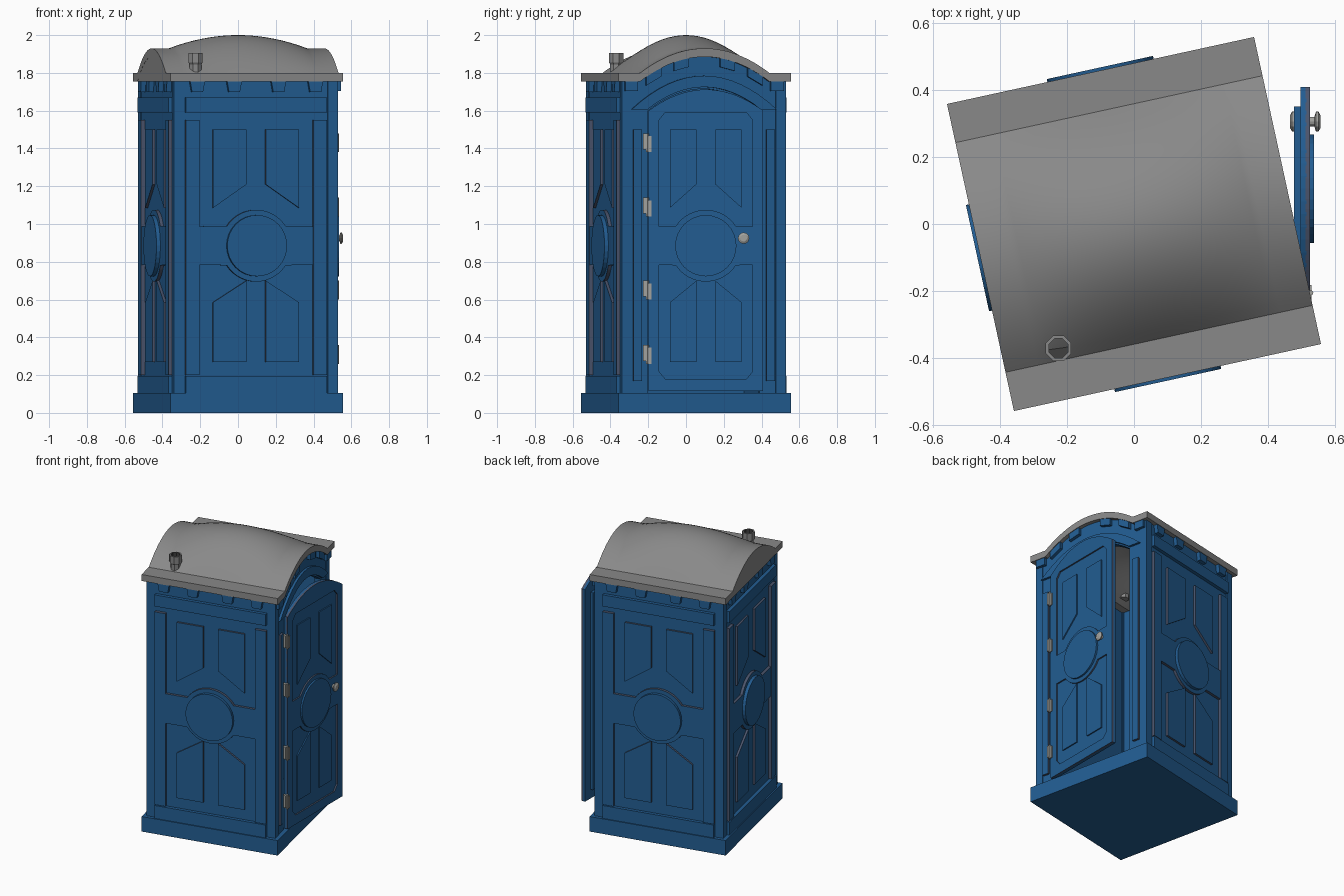
import bpy, bmesh, math
from mathutils import Matrix, Vector

if "Cube" in bpy.data.objects:
    bpy.data.objects.remove(bpy.data.objects["Cube"])

YAW = math.radians(12.3)      # whole cabin is turned a little
ZC = 0.885                    # height of the round medallions


def material(name, r, g, b):
    m = bpy.data.materials.new(name)
    m.diffuse_color = (r, g, b, 1)
    m.use_nodes = True
    m.node_tree.nodes["Principled BSDF"].inputs["Base Color"].default_value = m.diffuse_color
    return m


BLUE = material("blue_plastic", 0.016, 0.108, 0.285)
WORN = material("worn_blue_grey", 0.07, 0.09, 0.15)
GREY = material("grey_roof", 0.25, 0.25, 0.25)
METAL = material("light_metal", 0.36, 0.36, 0.34)
DARK = material("dark_grey", 0.05, 0.05, 0.05)


def finish(name, bm, mats, smooth=False):
    bmesh.ops.recalc_face_normals(bm, faces=bm.faces)
    me = bpy.data.meshes.new(name)
    bm.to_mesh(me)
    bm.free()
    for m in mats:
        me.materials.append(m)
    ob = bpy.data.objects.new(name, me)
    bpy.context.collection.objects.link(ob)
    if smooth:
        bpy.ops.object.select_all(action='DESELECT')
        ob.select_set(True)
        bpy.context.view_layer.objects.active = ob
        bpy.ops.object.shade_smooth_by_angle(angle=math.radians(35))
    return ob


def plates(name, outlines, d0, d1, turn, mat=BLUE, rim=None):
    """Extrude outlines (sideways, height) from depth d0 to d1, then turn about z.
    At turn 0 the plates face -y."""
    bm = bmesh.new()
    for pts in outlines:
        a = [bm.verts.new((p[0], -d0, p[1])) for p in pts]
        b = [bm.verts.new((p[0], -d1, p[1])) for p in pts]
        bm.faces.new(a)
        bm.faces.new(b)
        n = len(pts)
        for i in range(n):
            f = bm.faces.new((a[i], a[(i + 1) % n], b[(i + 1) % n], b[i]))
            f.material_index = 1 if rim else 0
    bm.transform(Matrix.Rotation(turn, 4, 'Z'))
    return finish(name, bm, [mat, rim] if rim else [mat])


def rect(x0, x1, z0, z1):
    return [(x0, z0), (x1, z0), (x1, z1), (x0, z1)]


def arc(r, a0, a1, n=14, cx=0.0, cz=ZC):
    return [(cx + r * math.cos(math.radians(a0 + (a1 - a0) * i / n)),
             cz + r * math.sin(math.radians(a0 + (a1 - a0) * i / n))) for i in range(n + 1)]


def bow(x0, x1, half, z0, rise, n=16):
    """Shallow arch curve from x0 to x1."""
    return [(x, z0 + rise * (1 - min(1, abs(x) / half) ** 2))
            for x in (x0 + (x1 - x0) * i / n for i in range(n + 1))]


def mirrored(outlines):
    return outlines + [[(-x, z) for x, z in reversed(o)] for o in outlines]


def shifted(outlines, dx):
    return [[(x + dx, z) for x, z in o] for o in outlines]


def raised_quads(x0, x1):
    return mirrored([[(x0, 1.50), (x1, 1.50), (x1, 1.085), (x0, 1.21)],
                     [(x0, 0.27), (x1, 0.27), (x1, 0.585), (x0, 0.70)]])


disc = arc(0.162, 0, 348.75, 31)
H = 0.468

# base
plates("base", [rect(-H, H, 0, 0.105)], -H, H, YAW)

# three plain walls with their raised trim
mid_band = ([(-0.31, 0.782)] + arc(0.19, 213, 327) + [(0.31, 0.782), (0.31, 0.988)]
            + arc(0.19, 33, 147) + [(-0.31, 0.988)])
for side, quarter in (("front", 0), ("left", -1), ("back", 2)):
    t = YAW + quarter * math.pi / 2
    plates(side + "_wall", [rect(-0.436, 0.436, 0.1, 1.757)], 0.40, 0.438, t)
    plates(side + "_side_strips", mirrored([rect(0.308, 0.383, 0.2, 1.55)]), 0.43, 0.459, t, rim=WORN)
    plates(side + "_rails", [rect(-0.383, 0.383, 1.59, 1.67), rect(-0.383, 0.383, 0.1, 0.195)],
           0.43, 0.461, t)
    plates(side + "_middle_band", [mid_band], 0.43, 0.456, t, rim=WORN)
    plates(side + "_raised_panels", raised_quads(0.052, 0.233), 0.43, 0.452, t, rim=WORN)
    plates(side + "_medallion", [disc], 0.43, 0.477, t)
    plates(side + "_eave_blocks",
           mirrored([[(c - 0.03, 1.70), (c + 0.03, 1.70), (c + 0.04, 1.757), (c - 0.04, 1.757)]
                     for c in (0.12, 0.32)]), 0.43, 0.464, t)

# corner posts, one pair of edges per quarter turn
for i, name in enumerate(("front", "right", "back", "left")):
    plates(name + "_corner_posts", mirrored([rect(0.395, 0.444, 0.1, 1.757)]),
           0.39, 0.444, YAW + i * math.pi / 2)

# door side: arched wall with doorway, arch trim, jamb strips, blocks along the arch
T = YAW + math.pi / 2
doorway = bow(-0.302, 0.302, 0.302, 1.60, 0.115)
plates("doorway_wall", [[(-0.436, 0.1), (-0.302, 0.1)] + doorway + [(0.302, 0.1), (0.436, 0.1), (0.436, 1.757)]
                        + bow(0.35, -0.35, 0.35, 1.757, 0.13) + [(-0.436, 1.757)]], 0.40, 0.44, T)
plates("doorway_arch_trim", [bow(-0.31, 0.31, 0.31, 1.605, 0.12)
                             + bow(0.395, -0.395, 0.395, 1.605, 0.18)], 0.43, 0.456, T)
plates("jamb_strips", mirrored([rect(0.338, 0.383, 0.17, 1.50)]), 0.43, 0.456, T, rim=WORN)
blocks = []
for c, w in ((0.125, 0.04), (0.275, 0.04)):
    def under(x):
        return 1.757 + 0.13 * (1 - (x / 0.35) ** 2)
    blocks.append([(c - w, under(c - w) - 0.048), (c + w, under(c + w) - 0.048),
                   (c + w, under(c + w)), (c - w, under(c - w))])
blocks.append(rect(0.36, 0.43, 1.705, 1.757))
plates("arch_blocks", mirrored(blocks), 0.43, 0.463, T)

# door, swung open so that it faces straight along x
D, DC = math.pi / 2, 0.105
leaf = [(-0.303, 0.115)] + bow(-0.303, 0.303, 0.303, 1.60, 0.112) + [(0.303, 0.115)]
half_frame = ([(0, 0.115), (-0.303, 0.115)] + bow(-0.303, 0, 0.303, 1.60, 0.112, 10)
              + [(0, 1.59), (-0.215, 1.59), (-0.248, 1.55), (-0.248, 0.988)] + arc(0.19, 147, 90, 8)
              + arc(0.19, 270, 213, 8) + [(-0.248, 0.782), (-0.248, 0.22), (-0.215, 0.18), (0, 0.18)])
plates("door_leaf", shifted([leaf], DC), 0.496, 0.514, D)
plates("door_frame", shifted(mirrored([half_frame]), DC), 0.51, 0.524, D, rim=WORN)
plates("door_raised_panels", shifted(raised_quads(0.05, 0.19), DC), 0.51, 0.522, D)
plates("door_medallion", shifted([disc], DC), 0.51, 0.536, D)
plates("door_inner_panel", shifted([rect(-0.22, 0.245, 0.18, 1.56)], DC), 0.476, 0.498, D)


def lathe(name, profile, sides, matrix, mats, rule=None, smooth=False):
    """Spin (radius, height) points about z and cap the ends."""
    bm = bmesh.new()
    rings = [[bm.verts.new((r * math.cos(2 * math.pi * k / sides), r * math.sin(2 * math.pi * k / sides), z))
              for k in range(sides)] for r, z in profile]
    for j, (a, b) in enumerate(zip(rings, rings[1:])):
        for k in range(sides):
            f = bm.faces.new((a[k], a[(k + 1) % sides], b[(k + 1) % sides], b[k]))
            f.material_index = rule(j) if rule else 0
    bm.faces.new(rings[0])
    bm.faces.new(rings[-1]).material_index = len(mats) - 1
    bm.transform(matrix)
    return finish(name, bm, mats, smooth)


# door knobs and hinges
knob = [(0.014, 0), (0.014, 0.017), (0.030, 0.022), (0.030, 0.029), (0.018, 0.036)]
for name, x, sign in (("outer_knob", 0.52, 1), ("inner_knob", 0.50, -1)):
    m = Matrix.Translation((x, 0.305, 0.925)) @ Matrix.Rotation(sign * math.pi / 2, 4, 'Y')
    lathe(name, knob, 12, m, [METAL])
for i, z in enumerate((0.31, 0.65, 1.09, 1.43)):
    plates("hinge_plate_%d" % i, [rect(-0.228, -0.207, z - 0.035, z + 0.05),
                                  rect(-0.203, -0.182, z - 0.05, z + 0.035)], 0.50, 0.529, D, METAL)
    lathe("hinge_pin_%d" % i, [(0.008, -0.05), (0.008, 0.05)], 8,
          Matrix.Translation((0.526, -0.205, z)), [METAL])

# roof: eaves, arch across the cabin, extra swell along its middle
NU = 36
vs = [-H] + [-0.35 + 0.7 * i / 24 for i in range(25)] + [H]
us = [-H] + [-0.37 + 0.74 * i / NU for i in range(NU + 1)] + [H]


def roof_height(u, v):
    swell = 0.13 + 0.07 * max(0, 1 - (u / 0.37) ** 2)
    return swell * max(0, 1 - (v / 0.35) ** 2)


bm = bmesh.new()
top = [[bm.verts.new((u, v, 1.80 + roof_height(u, v))) for v in vs] for u in us]
low = [[bm.verts.new((u, v, 1.755 + roof_height(u, v))) for v in vs] for u in us]
for g in (top, low):
    for i in range(len(us) - 1):
        for j in range(len(vs) - 1):
            bm.faces.new((g[i][j], g[i + 1][j], g[i + 1][j + 1], g[i][j + 1]))
for i in range(len(us) - 1):
    for j in (0, -1):
        bm.faces.new((top[i][j], top[i + 1][j], low[i + 1][j], low[i][j]))
for j in range(len(vs) - 1):
    for i in (0, -1):
        bm.faces.new((top[i][j], top[i][j + 1], low[i][j + 1], low[i][j]))
bm.transform(Matrix.Rotation(YAW, 4, 'Z'))
finish("roof", bm, [GREY], smooth=True)

# closed roof end opposite the door
plates("roof_end_fill", [[(-0.35, 1.755)] + bow(-0.35, 0.35, 0.35, 1.79, 0.13) + [(0.35, 1.755)]],
       0.435, 0.4675, YAW - math.pi / 2, GREY)

# octagonal vent pipe, open at the top
lathe("vent_pipe", [(0.033, 1.78), (0.034, 1.845), (0.041, 1.855), (0.041, 1.905), (0.031, 1.905), (0.031, 1.83)],
      8, Matrix.Translation((-0.225, -0.37, 0)) @ Matrix.Rotation(math.pi / 8, 4, 'Z'),
      [GREY, DARK], lambda j: 1 if j == 4 else 0)
